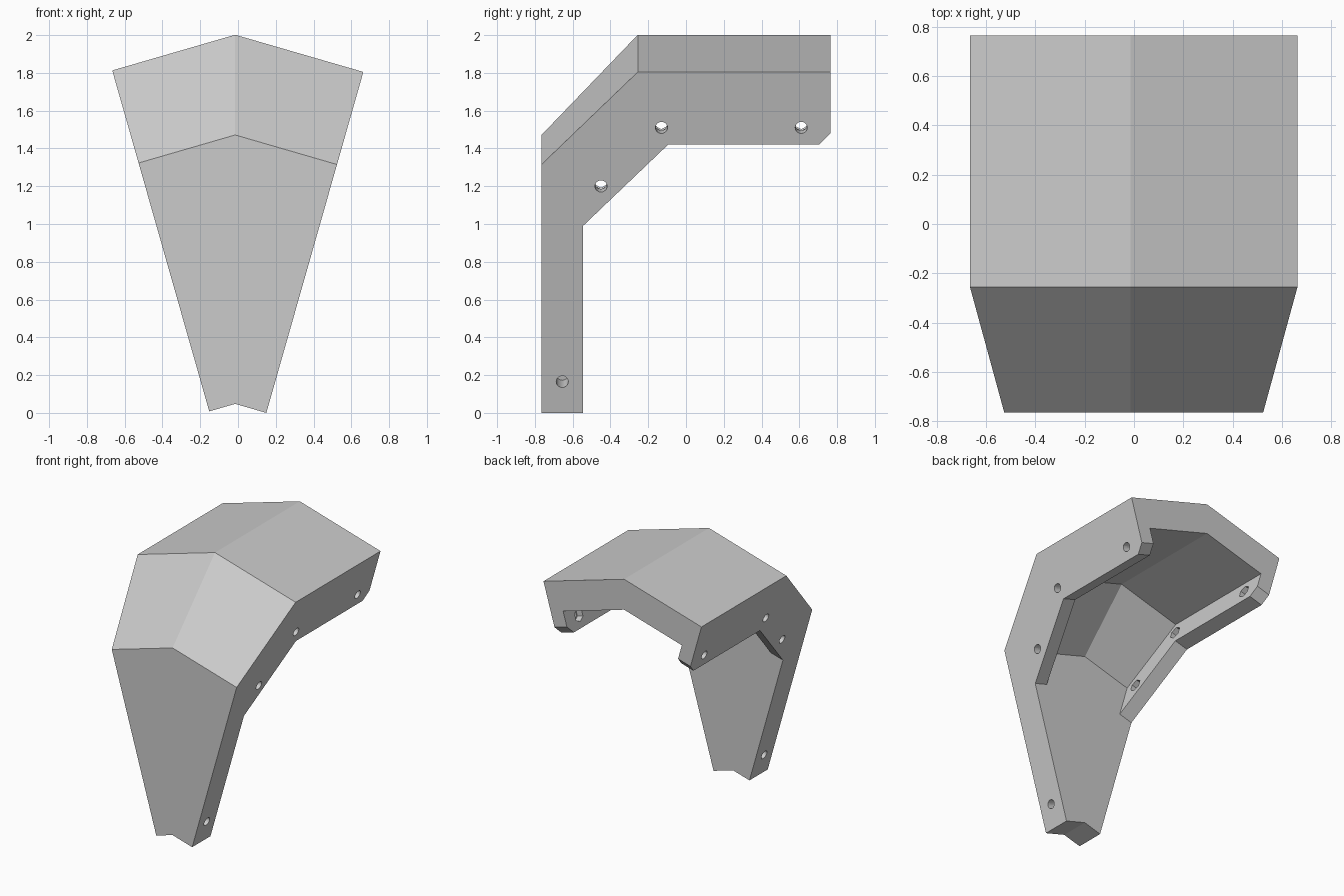
import bpy, bmesh
from math import atan
from mathutils import Matrix, Vector

if "Cube" in bpy.data.objects:
    bpy.data.objects.remove(bpy.data.objects["Cube"])

LEAN, PITCH, RIDGE_X = 0.2845, 0.29, -0.015   # side lean, roof pitch, ridge position
EDGE, WALL = 0.15, 0.113                      # half width at the foot, side wall thickness
K = 1 + LEAN * PITCH

# Side outline (y, z) measured on the right-hand outer face
P = {
    'a': (-0.765, 0), 'b': (-0.765, 1.315), 'c': (-0.255, 1.805), 'd': (0.765, 1.805),
    'e': (0.765, 1.591), 'f': (-0.15, 1.591), 'g': (-0.545, 1.221),   # inside of shell
    'h': (-0.545, 0.99), 'i': (-0.545, 0),
    'j': (0.765, 1.48), 'k': (0.705, 1.42), 'l': (-0.095, 1.42),      # flange edge
}


def place(side, base, y, zs):
    """Slide an outline point along the roof pitch to a side wall plane or the ridge."""
    ridge_z = zs * K + PITCH * (EDGE - RIDGE_X)
    if side == 0:
        return Vector((RIDGE_X, y, ridge_z))
    z = (ridge_z - PITCH * (base - side * RIDGE_X)) / K
    return Vector((side * (base + LEAN * z), y, z))


def make_object(name, bm):
    mesh = bpy.data.meshes.new(name)
    bm.to_mesh(mesh)
    bm.free()
    ob = bpy.data.objects.new(name, mesh)
    bpy.context.collection.objects.link(ob)
    return ob


# Bent shell with two side flanges, as five matching columns across x
columns = [(-1, EDGE), (-1, EDGE - WALL), (0, 0), (1, EDGE - WALL), (1, EDGE)]
bm = bmesh.new()
V = [{n: bm.verts.new(place(s, b, *p)) for n, p in P.items()} for s, b in columns]


def strips(path, spans):
    for m, n in zip(path, path[1:]):
        for c in spans:
            bm.faces.new((V[c][m], V[c][n], V[c + 1][n], V[c + 1][m]))


strips('hiabcde', range(4))       # outer skin, foot, rear edge
strips('efgh', (1, 2))            # inside of shell
strips('ejklh', (0, 3))           # free edges of flanges
for c in (0, 4):
    bm.faces.new([V[c][n] for n in 'abcdejklhi'])
for c in (1, 3):
    bm.faces.new([V[c][n] for n in 'efghlkj'])
bmesh.ops.recalc_face_normals(bm, faces=bm.faces[:])
bmesh.ops.dissolve_limit(bm, angle_limit=0.005, verts=bm.verts[:], edges=bm.edges[:])
shell = make_object('angled_shell', bm)

# Bolt holes and hexagonal nut pockets, square to the slanted walls
holes = [(-0.655, 0.165), (-0.45, 1.20), (-0.13, 1.51), (0.61, 1.51)]


def cutter(name, points, sides, radius, start, end):
    bm = bmesh.new()
    for side in (-1, 1):
        inward = Vector((-side, 0, LEAN)).normalized()
        turn = inward.to_track_quat('Z', 'Y').to_matrix().to_4x4()
        for y, z in points:
            centre = place(side, EDGE, y, z) + inward * (start + end) / 2
            bmesh.ops.create_cone(bm, cap_ends=True, segments=sides, radius1=radius,
                                  radius2=radius, depth=end - start,
                                  matrix=Matrix.Translation(centre) @ turn)
    ob = make_object(name, bm)
    ob.hide_render = True
    return ob


bpy.context.view_layer.objects.active = shell
for tool in (cutter('bolt_cutter', holes, 20, 0.032, -0.08, 0.14),
             cutter('nut_cutter', holes[1:], 6, 0.048, 0.06, 0.15)):
    mod = shell.modifiers.new(tool.name, 'BOOLEAN')
    mod.operation, mod.solver, mod.object = 'DIFFERENCE', 'EXACT', tool
    bpy.ops.object.modifier_apply(modifier=mod.name)
    bpy.data.objects.remove(tool)
